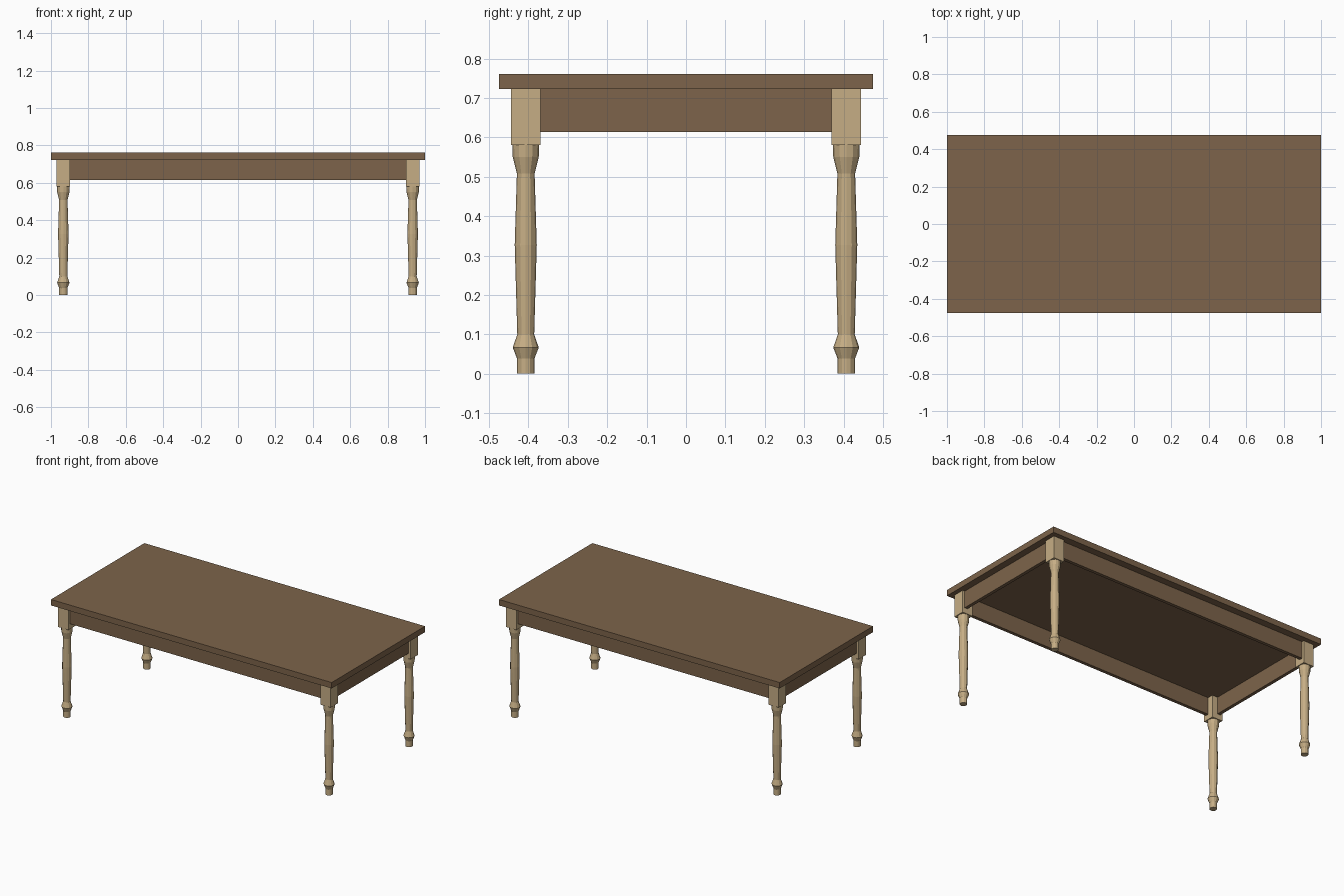
import bpy, bmesh, math

if "Cube" in bpy.data.objects:
    bpy.data.objects.remove(bpy.data.objects["Cube"])

def material(name, col):
    m = bpy.data.materials.new(name)
    m.diffuse_color = (*col, 1)
    m.use_nodes = True
    m.node_tree.nodes["Principled BSDF"].inputs["Base Color"].default_value = m.diffuse_color
    return m

brown = material("brown wood", (0.205, 0.127, 0.069))
cream = material("pale wood", (0.565, 0.423, 0.235))

def finish(name, bm, mat):
    bmesh.ops.recalc_face_normals(bm, faces=bm.faces)
    me = bpy.data.meshes.new(name)
    bm.to_mesh(me)
    bm.free()
    me.materials.append(mat)
    ob = bpy.data.objects.new(name, me)
    bpy.context.collection.objects.link(ob)
    return ob

def box(name, lo, hi, mat):
    bm = bmesh.new()
    bmesh.ops.create_cube(bm, size=1)
    for v in bm.verts:
        v.co = [(a + b) / 2 + c * (b - a) for a, b, c in zip(lo, hi, v.co)]
    return finish(name, bm, mat)

def turned(name, cx, cy, profile, sides, mat):
    bm = bmesh.new()
    rings = []
    for r, z in profile:
        rings.append([bm.verts.new((cx + r * math.cos(2 * math.pi * i / sides),
                                    cy + r * math.sin(2 * math.pi * i / sides), z))
                      for i in range(sides)])
    for a, b in zip(rings, rings[1:]):
        for i in range(sides):
            j = (i + 1) % sides
            bm.faces.new((a[i], a[j], b[j], b[i]))
    bm.faces.new(rings[0])
    bm.faces.new(rings[-1])
    return finish(name, bm, mat)

LX, LY, H = 0.934, 0.407, 0.037      # leg centres and half width of leg block
UNDER, TOP = 0.723, 0.761

# Table top
box("table_top", (-1, -0.475, UNDER), (1, 0.475, TOP), brown)

# Turned legs with square blocks
profile = [(0.022, 0), (0.022, 0.038), (0.033, 0.066), (0.0215, 0.10),
           (0.028, 0.327), (0.0225, 0.508), (0.033, 0.55), (0.034, 0.58)]
for sx, nx in ((-1, "left"), (1, "right")):
    for sy, ny in ((-1, "front"), (1, "back")):
        x, y = sx * LX, sy * LY
        box(f"{ny}_{nx}_leg_block", (x - H, y - H, 0.58), (x + H, y + H, UNDER), cream)
        turned(f"{ny}_{nx}_leg", x, y, profile, 12, cream)

# Aprons, set back slightly from the outer faces of the blocks
A = 0.614
OUT, T = H - 0.015, 0.021
for s, n in ((-1, "front"), (1, "back")):
    y0, y1 = sorted((s * (LY + OUT), s * (LY + OUT - T)))
    box(f"{n}_apron", (-LX + H, y0, A), (LX - H, y1, UNDER), brown)
for s, n in ((-1, "left"), (1, "right")):
    x0, x1 = sorted((s * (LX + OUT), s * (LX + OUT - T)))
    box(f"{n}_apron", (x0, -LY + H, A), (x1, LY - H, UNDER), brown)
